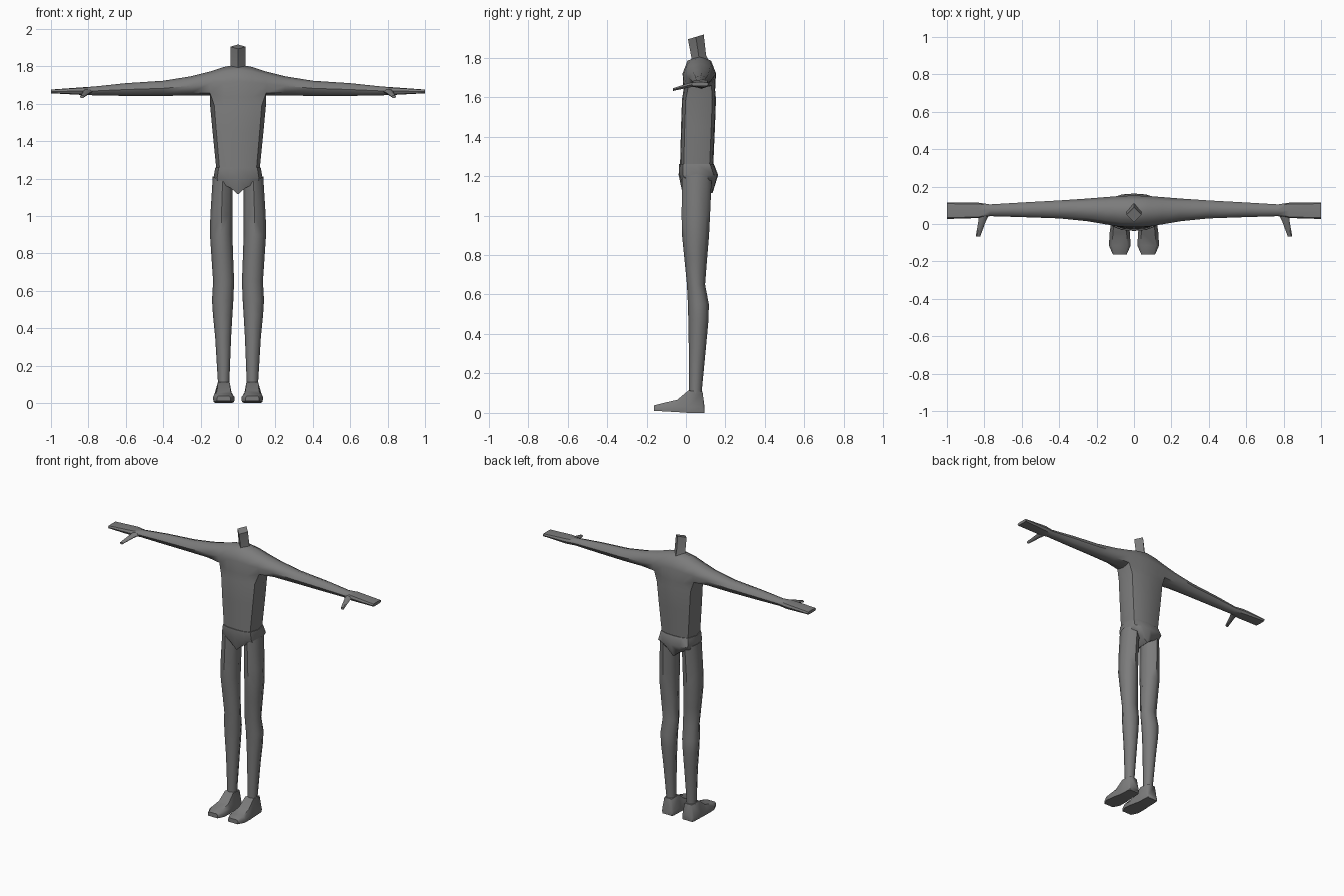
import bpy, bmesh, math
from mathutils import Vector

if "Cube" in bpy.data.objects:
    bpy.data.objects.remove(bpy.data.objects["Cube"])

gray = bpy.data.materials.new("plain_gray")
gray.diffuse_color = (0.2, 0.2, 0.2, 1)
gray.use_nodes = True
gray.node_tree.nodes["Principled BSDF"].inputs["Base Color"].default_value = gray.diffuse_color


def finish(name, bm, angle=50):
    bmesh.ops.recalc_face_normals(bm, faces=bm.faces)
    me = bpy.data.meshes.new(name)
    bm.to_mesh(me)
    bm.free()
    ob = bpy.data.objects.new(name, me)
    bpy.context.collection.objects.link(ob)
    me.materials.append(gray)
    bpy.ops.object.select_all(action='DESELECT')
    bpy.context.view_layer.objects.active = ob
    ob.select_set(True)
    bpy.ops.object.shade_smooth_by_angle(angle=math.radians(angle))
    return ob


def bridge(bm, a, b):
    """Join two rings with quads, skipping missing points."""
    n = len(a)
    for i in range(n):
        j = (i + 1) % n
        q = (a[i], a[j], b[j], b[i])
        if None not in q:
            bm.faces.new(q)


def loft(name, rings, angle=50):
    bm = bmesh.new()
    vs = [[bm.verts.new(p) for p in r] for r in rings]
    for a, b in zip(vs, vs[1:]):
        bridge(bm, a, b)
    bm.faces.new(vs[0])
    bm.faces.new(vs[-1])
    return finish(name, bm, angle)


def torso_ring(w, y0, y1, z):
    """Twelve-point rounded box: front row, right side, back row, left side."""
    yc, ry = (y0 + y1) / 2, (y1 - y0) / 2
    row = [(-.85, .78), (-.5, .95), (0, 1), (.5, .95), (.85, .78)]
    pts = [(f * w, yc - k * ry, z) for f, k in row] + [(w, yc, z)]
    return pts + [(f * w, yc + k * ry, z) for f, k in row[::-1]] + [(-w, yc, z)]


# Upper body: arms run across the shoulders, torso hangs from the open middle
# x, y front, y back, z bottom, z top, squareness of the lower corners
stations = [(0, -.017, .152, 1.63, 1.81, .95), (.075, -.014, .15, 1.63, 1.797, .92),
            (.15, -.002, .144, 1.645, 1.772, .8), (.25, .015, .136, 1.644, 1.747, .71),
            (.4, .03, .126, 1.642, 1.723, .71), (.6, .037, .115, 1.642, 1.71, .71),
            (.77, .042, .105, 1.645, 1.692, .71), (.83, .032, .114, 1.647, 1.688, .8),
            (1.0, .027, .115, 1.656, 1.676, .85)]
bm = bmesh.new()
arms = []
for s, st in [(-1, t) for t in stations[:0:-1]] + [(1, t) for t in stations]:
    x, y0, y1, z0, z1, k = st
    yc, ry, zc, rz = (y0 + y1) / 2, (y1 - y0) / 2, (z0 + z1) / 2, (z1 - z0) / 2
    t = .85 if x > .8 else .71
    shape = [(0, -1), (-k, -k), (-1, 0), (-t, t), (0, 1), (t, t), (1, 0), (k, -k)]
    arms.append([None if i == 0 and x < .1 else
                 bm.verts.new((s * x, yc + a * ry, zc + b * rz))
                 for i, (a, b) in enumerate(shape)])
for a, b in zip(arms, arms[1:]):
    bridge(bm, a, b)
bm.faces.new(arms[0])
bm.faces.new(arms[-1])
mid = arms[6:11]
rim = [r[1] for r in mid] + [mid[-1][0]] + [r[7] for r in mid[::-1]] + [mid[0][0]]
for w, y0, y1, z in [(.149, -.02, .152, 1.59), (.136, -.025, .147, 1.45),
                     (.116, -.03, .138, 1.25)]:
    ring = [bm.verts.new(p) for p in torso_ring(w, y0, y1, z)]
    bridge(bm, rim, ring)
    rim = ring
bm.faces.new(rim)
finish("torso_and_arms", bm)

# Neck: a leaning diamond tube
loft("neck", [[(0, yc - r, z - d), (w, yc, z), (0, yc + r, z + d), (-w, yc, z)]
              for yc, z, r, w, d in [(.075, 1.755, .05, .05, .01),
                                     (.066, 1.80, .036, .04, .012),
                                     (.05, 1.905, .04, .04, .012)]], 40)

# Pelvis: leg openings rise towards the sides
brief = []
for x, y, z in torso_ring(.13, -.018, .135, 0):
    f = abs(x) / .13
    brief.append((x * (.6 if f < .6 else 1), y, 1.115 + .085 * f ** 1.3))
bm = bmesh.new()
rings = [torso_ring(.121, -.035, .142, 1.26), torso_ring(.131, -.037, .163, 1.205), brief]
vs = [[bm.verts.new(p) for p in r] for r in rings]
for a, b in zip(vs, vs[1:]):
    bridge(bm, a, b)
bm.faces.new(vs[0])
r = vs[-1]
for i in range(4):                       # crotch strips from front to back
    bm.faces.new((r[i], r[i + 1], r[9 - i], r[10 - i]))
bm.faces.new((r[4], r[5], r[6]))
bm.faces.new((r[10], r[11], r[0]))
finish("pelvis", bm)

# z, inner x, outer x, front y, back y
leg = [(1.15, .03, .135, -.02, .13), (1.0, .029, .148, -.022, .122),
       (.9, .03, .15, -.02, .117), (.78, .026, .142, -.008, .107),
       (.65, .021, .133, .005, .097), (.55, .025, .139, .01, .116),
       (.47, .03, .134, .012, .114), (.35, .037, .122, .014, .103),
       (.12, .046, .108, .015, .081), (.05, .046, .108, .015, .081)]
# y, top z, bottom z, half width of sole, half width of top
foot = [(.094, .03, .0, .038, .03), (.084, .108, .0, .043, .028),
        (.012, .113, .0, .046, .031), (-.045, .066, .004, .054, .036),
        (-.115, .05, .008, .058, .042), (-.163, .038, .01, .037, .03)]
for s, side in ((1, "right"), (-1, "left")):
    rings = []
    for n, (z, x0, x1, y0, y1) in enumerate(leg):
        ring = []
        for i in range(8):
            a = i * math.pi / 4
            c, d = math.cos(a), math.sin(a)
            ring.append((s * ((x0 + x1) / 2 + c * (x1 - x0) / 2),
                         (y0 + y1) / 2 + d * (y1 - y0) / 2,
                         z + (.035 + .025 * c if n == 0 else 0)))
        rings.append(ring)
    loft(side + "_leg", rings)
    rings = []
    for y, zt, zb, w, t in foot:
        zm = zb + min(.03, (zt - zb) * .6)
        prof = [(-w * .96, zb), (-w, zm), (-t, zt), (t, zt), (w, zm), (w * .96, zb)]
        rings.append([(s * (.076 + x), y, z) for x, z in prof])
    loft(side + "_foot", rings)
    # Thumb reaching forwards and slightly down
    rings = []
    for x, y, z, rx, rz in [(.8, .06, 1.668, .03, .014), (.812, .015, 1.66, .02, .013),
                            (.834, -.066, 1.638, .012, .008)]:
        rings.append([(s * (x + rx * math.cos(i * math.pi / 3)), y,
                       z + rz * math.sin(i * math.pi / 3)) for i in range(6)])
    loft(side + "_thumb", rings)
